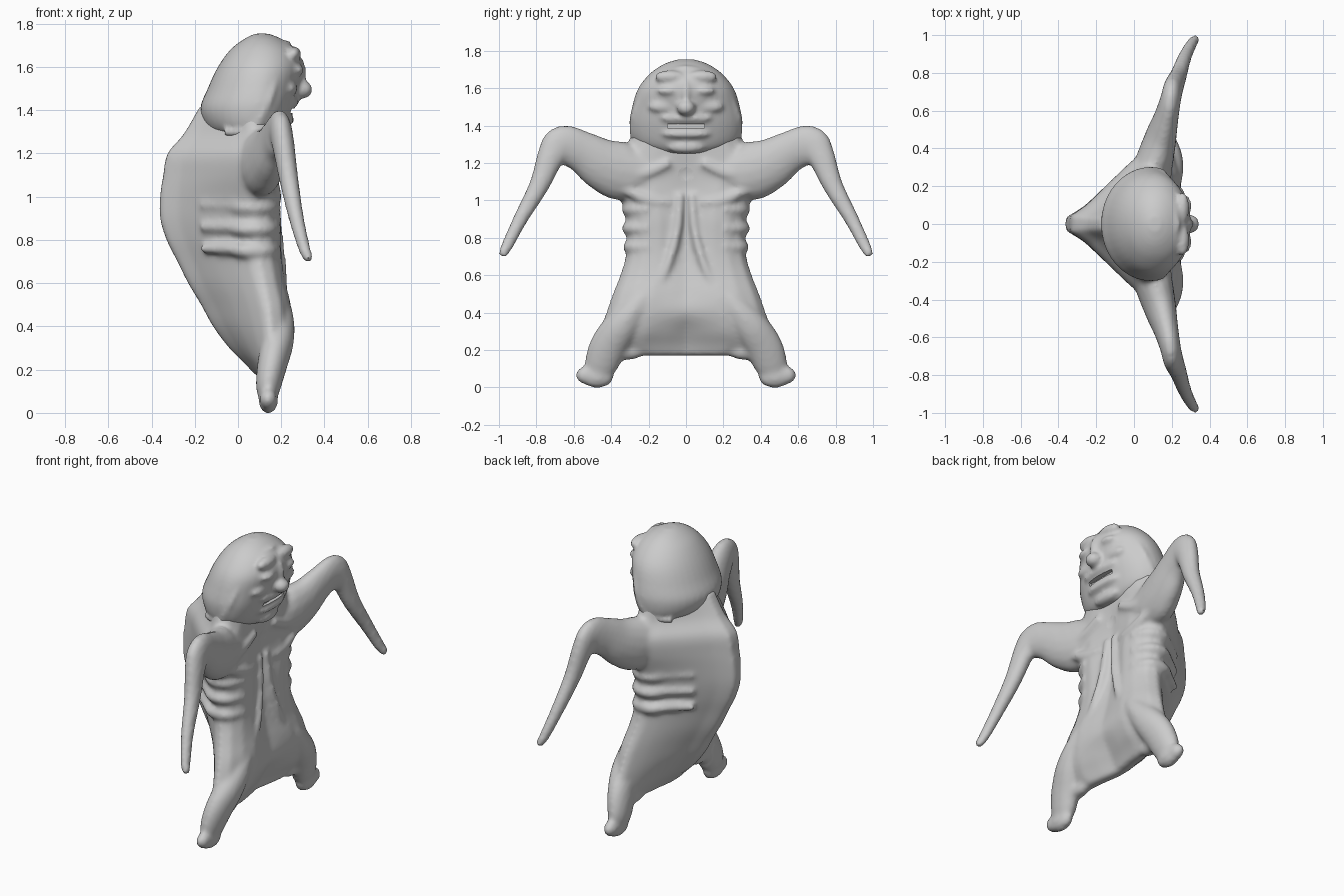
import bpy, bmesh, math
from mathutils import Vector, Matrix

skin = bpy.data.materials.new("pale_grey")
skin.diffuse_color = (0.6, 0.6, 0.6, 1)


def loft(bm, rings):
    """Skin a list of equal-length rings and cap both ends."""
    rows = [[bm.verts.new(p) for p in r] for r in rings]
    n = len(rows[0])
    for a, b in zip(rows, rows[1:]):
        for i in range(n):
            j = (i + 1) % n
            bm.faces.new((a[i], a[j], b[j], b[i]))
    bm.faces.new(rows[0][::-1])
    bm.faces.new(rows[-1])


def spline(rows, steps=4):
    """Catmull-Rom resampling of a list of number tuples."""
    out = []
    for i in range(len(rows) - 1):
        p = [rows[max(0, min(len(rows) - 1, i + k))] for k in (-1, 0, 1, 2)]
        for s in range(steps):
            t = s / steps
            out.append(tuple(0.5 * (2 * b + (c - a) * t + (2 * a - 5 * b + 4 * c - d) * t * t
                                    + (3 * b - a - 3 * c + d) * t ** 3) for a, b, c, d in zip(*p)))
    return out + [rows[-1]]


def limb(bm, rows, side=1, n=16):
    """Tube with rows of (x, y, z, radius along x, radius across)."""
    rows = spline(rows)
    pts = [Vector((r[0], r[1] * side, r[2])) for r in rows]
    rings = []
    for i, r in enumerate(rows):
        t = (pts[min(i + 1, len(pts) - 1)] - pts[max(i - 1, 0)]).normalized()
        u = Vector((1, 0, 0))
        u = (u - t * u.dot(t)).normalized()
        v = t.cross(u)
        rings.append([pts[i] + u * r[3] * math.cos(a) + v * r[4] * math.sin(a)
                      for a in (2 * math.pi * k / n for k in range(n))])
    loft(bm, rings)


def blob(bm, loc, size):
    m = Matrix.Translation(loc) @ Matrix.Diagonal((*size, 1))
    bmesh.ops.create_uvsphere(bm, u_segments=20, v_segments=12, radius=1, matrix=m)


def make(name, bm, voxel=None, smooth=4, cutter=None):
    bmesh.ops.recalc_face_normals(bm, faces=bm.faces)
    me = bpy.data.meshes.new(name)
    bm.to_mesh(me)
    bm.free()
    me.materials.append(skin)
    ob = bpy.data.objects.new(name, me)
    bpy.context.collection.objects.link(ob)
    if voxel:
        m = ob.modifiers.new("fuse", 'REMESH')
        m.mode, m.voxel_size = 'VOXEL', voxel
        m = ob.modifiers.new("soften", 'SMOOTH')
        m.factor, m.iterations = 0.5, smooth
        if cutter:
            m = ob.modifiers.new("cut", 'BOOLEAN')
            m.operation, m.object = 'DIFFERENCE', cutter
        bpy.ops.object.select_all(action='DESELECT')
        bpy.context.view_layer.objects.active = ob
        ob.select_set(True)
        bpy.ops.object.convert(target='MESH')
        bpy.ops.object.shade_smooth_by_angle(angle=math.radians(50))
    return ob


# Torso: z, half width, back x, side x, front x, front centre x
torso = [(0.17, 0.42, 0.085, 0.13, 0.16, 0.13), (0.23, 0.5, 0.03, 0.14, 0.195, 0.15),
         (0.3, 0.47, -0.04, 0.15, 0.23, 0.185), (0.4, 0.43, -0.115, 0.15, 0.25, 0.235),
         (0.5, 0.395, -0.17, 0.14, 0.245, 0.22), (0.6, 0.355, -0.23, 0.12, 0.22, 0.195),
         (0.7, 0.325, -0.28, 0.1, 0.205, 0.175), (0.8, 0.32, -0.33, 0.09, 0.2, 0.165),
         (0.9, 0.325, -0.36, 0.08, 0.2, 0.16), (1.0, 0.35, -0.36, 0.08, 0.19, 0.16),
         (1.1, 0.39, -0.345, 0.09, 0.18, 0.16), (1.2, 0.4, -0.325, 0.1, 0.18, 0.17),
         (1.29, 0.32, -0.25, 0.08, 0.18, 0.18), (1.42, 0.28, -0.175, 0.06, 0.18, 0.18)]
bm = bmesh.new()
rings = []
for z, w, xb, xs, xf, xc in spline(torso):
    d = xb - xs
    half = [(xc, 0), ((xc + xf) / 2, 0.2 * w), (xf, 0.45 * w), (xf - 0.01, 0.7 * w),
            (xs + (xf - xs) * 0.55, 0.91 * w), (xs, w), (xs + d * 0.12, 0.95 * w),
            (xs + d * 0.3, 0.78 * w), (xs + d * 0.54, 0.53 * w), (xs + d * 0.8, 0.25 * w),
            (xb, 0.1 * w)]
    rings.append([(x, y, z) for x, y in half] + [(x, -y, z) for x, y in half[:0:-1]])
loft(bm, rings)

for s in (1, -1):
    # Arms: wide shoulder web, raised elbow, thin forearm
    limb(bm, [(0.08, 0.22, 1.15, 0.11, 0.12), (0.11, 0.34, 1.155, 0.1, 0.158),
              (0.14, 0.45, 1.195, 0.085, 0.14), (0.17, 0.56, 1.262, 0.066, 0.112),
              (0.195, 0.665, 1.297, 0.055, 0.105), (0.21, 0.722, 1.235, 0.052, 0.076),
              (0.235, 0.785, 1.08, 0.045, 0.055), (0.27, 0.885, 0.9, 0.036, 0.04),
              (0.31, 0.96, 0.75, 0.028, 0.032), (0.335, 0.985, 0.705, 0.02, 0.022)], s)
    # Thighs fading into the hips, and turned-out feet
    limb(bm, [(0.18, 0.15, 0.58, 0.03, 0.03), (0.19, 0.24, 0.46, 0.065, 0.065),
              (0.185, 0.335, 0.34, 0.075, 0.09), (0.16, 0.41, 0.23, 0.07, 0.1),
              (0.14, 0.455, 0.12, 0.058, 0.09), (0.14, 0.475, 0.06, 0.04, 0.06)], s)
    blob(bm, (0.14, 0.475 * s, 0.057), (0.045, 0.09, 0.06))
    blob(bm, (0.14, 0.535 * s, 0.065), (0.04, 0.055, 0.048))
    blob(bm, (0.14, 0.33 * s, 0.19), (0.045, 0.11, 0.045))
    # Ribs wrapping the flanks
    for z, y in ((0.95, 0.315), (0.85, 0.315), (0.75, 0.308)):
        limb(bm, [(-0.17, 0.16, z + 0.01, 0.02, 0.02), (-0.05, 0.24, z + 0.01, 0.028, 0.03),
                  (0.02, 0.295, z, 0.032, 0.032), (0.08, y, z, 0.03, 0.033),
                  (0.14, 0.285, z, 0.03, 0.03), (0.18, 0.2, z, 0.025, 0.025)], s, 10)
    # Belly folds and chest ridges
    limb(bm, [(0.16, 0.03, 1.03, 0.03, 0.025), (0.18, 0.05, 0.82, 0.03, 0.025),
              (0.2, 0.11, 0.62, 0.03, 0.025), (0.2, 0.2, 0.45, 0.03, 0.02)], s, 10)
    limb(bm, [(0.165, 0.08, 0.99, 0.025, 0.025), (0.178, 0.2, 1.0, 0.025, 0.03),
              (0.165, 0.36, 1.08, 0.02, 0.03)], s, 10)
    limb(bm, [(0.17, 0.09, 1.2, 0.03, 0.03), (0.17, 0.25, 1.14, 0.03, 0.035),
              (0.175, 0.42, 1.2, 0.02, 0.03)], s, 10)
blob(bm, (-0.3, 0, 0.93), (0.058, 0.05, 0.12))

# Hollow at the throat
cut = bmesh.new()
blob(cut, (0.215, 0, 1.13), (0.055, 0.09, 0.09))
throat = make("throat_cutter", cut)
make("body", bm, 0.013, 9, throat)

# Head: z, back x, widest x, front x, half width
head = [(1.25, -0.02, 0.09, 0.19, 0.15), (1.3, -0.13, 0.08, 0.22, 0.27),
        (1.4, -0.175, 0.09, 0.255, 0.302), (1.5, -0.14, 0.1, 0.28, 0.288),
        (1.6, -0.093, 0.11, 0.3, 0.255), (1.68, -0.035, 0.115, 0.265, 0.19),
        (1.73, 0.03, 0.11, 0.2, 0.115), (1.754, 0.08, 0.11, 0.14, 0.04)]
bm = bmesh.new()
loft(bm, [[(c + (b - c if math.cos(t) > 0 else c - a) * math.cos(t), w * math.sin(t), z)
           for t in (2 * math.pi * k / 40 for k in range(40))]
          for z, a, c, b, w in spline(head)])
blob(bm, (0.295, 0, 1.495), (0.05, 0.05, 0.042))    # nose
blob(bm, (0.28, 0, 1.57), (0.035, 0.03, 0.08))      # nose bridge
blob(bm, (0.25, 0, 1.44), (0.03, 0.14, 0.03))       # upper lip
blob(bm, (0.23, 0, 1.355), (0.03, 0.13, 0.025))     # lower lip
blob(bm, (0.2, 0, 1.285), (0.035, 0.1, 0.035))      # chin
for s in (1, -1):
    blob(bm, (0.257, 0.085 * s, 1.66), (0.035, 0.085, 0.035))   # brow
    blob(bm, (0.27, 0.095 * s, 1.585), (0.035, 0.06, 0.025))    # closed eyelid
    blob(bm, (0.24, 0.12 * s, 1.5), (0.035, 0.08, 0.035))       # cheek
    # Hood edge framing the face
    limb(bm, [(0.225, 0.0, 1.705, 0.02, 0.02), (0.215, 0.1, 1.68, 0.018, 0.02),
              (0.195, 0.185, 1.62, 0.02, 0.018), (0.165, 0.25, 1.52, 0.02, 0.018),
              (0.13, 0.28, 1.42, 0.022, 0.02), (0.06, 0.27, 1.31, 0.025, 0.022),
              (-0.06, 0.22, 1.3, 0.022, 0.02)], s, 10)

# Mouth slit
cut = bmesh.new()
bmesh.ops.create_cube(cut, size=1, matrix=Matrix.Translation((0.275, 0, 1.397))
                      @ Matrix.Diagonal((0.09, 0.2, 0.022, 1)))
mouth = make("mouth_cutter", cut)
make("head", bm, 0.012, 5, mouth)

for helper in (throat, mouth):
    helper.hide_render = True
    helper.hide_viewport = True
